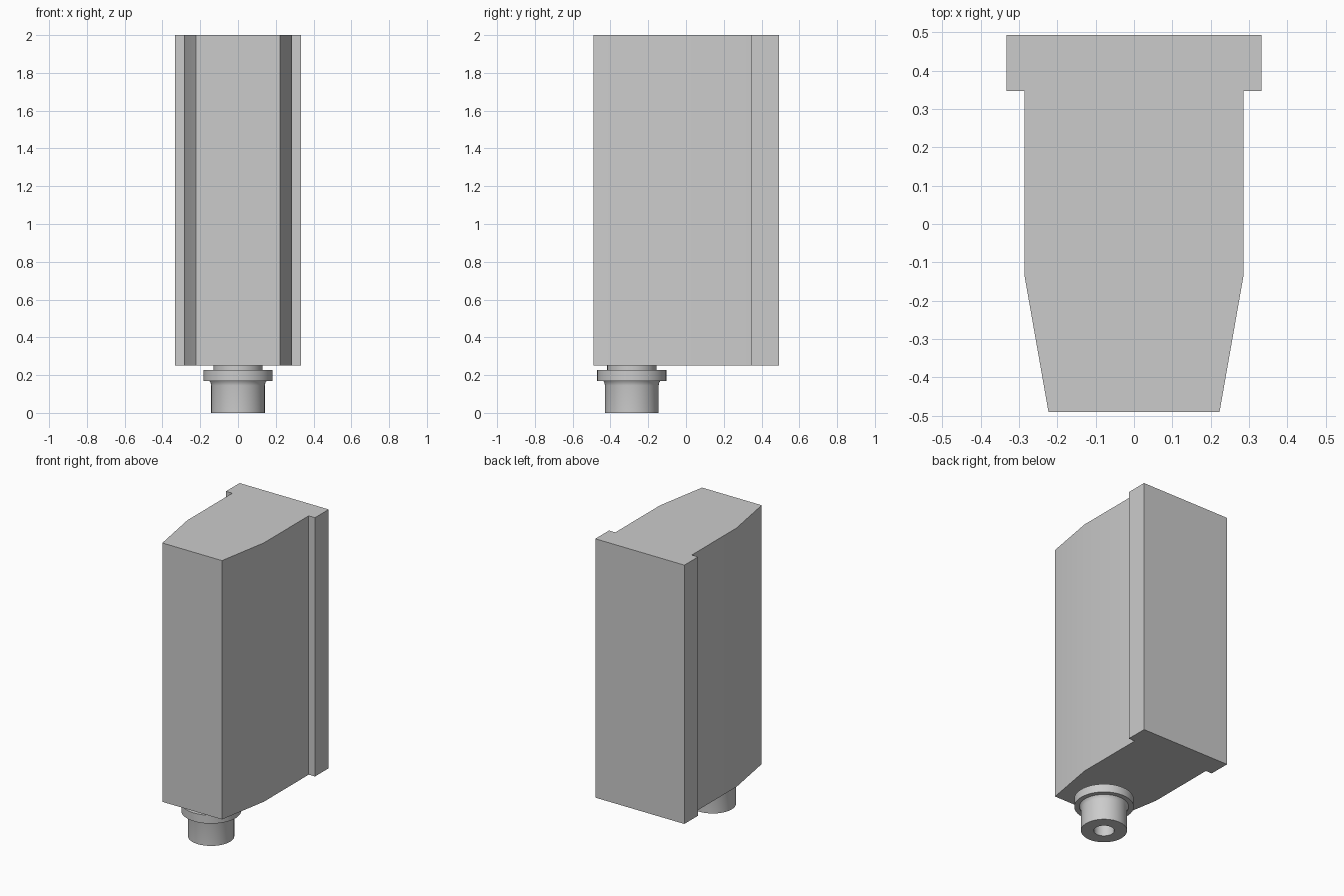
import bpy, bmesh, math
from mathutils import Vector, Matrix

cube = bpy.data.objects.get("Cube")
if cube:
    bpy.data.objects.remove(cube, do_unlink=True)

grey = bpy.data.materials.new("light grey")
grey.use_nodes = True
colour = (0.6, 0.6, 0.6, 1)
grey.diffuse_color = colour
grey.node_tree.nodes["Principled BSDF"].inputs["Base Color"].default_value = colour


def finish(name, bm, angle):
    bmesh.ops.recalc_face_normals(bm, faces=bm.faces[:])
    mesh = bpy.data.meshes.new(name)
    bm.to_mesh(mesh)
    bm.free()
    mesh.materials.append(grey)
    obj = bpy.data.objects.new(name, mesh)
    bpy.context.collection.objects.link(obj)
    bpy.ops.object.select_all(action="DESELECT")
    obj.select_set(True)
    bpy.context.view_layer.objects.active = obj
    bpy.ops.object.shade_smooth_by_angle(angle=math.radians(angle))
    return obj


# Housing: tapered plan with a wider rear flange, mirrored and extruded upwards
half = [(0.223, -0.49), (0.286, -0.132), (0.286, 0.347), (0.333, 0.347), (0.333, 0.493)]
outline = half + [(-x, y) for x, y in reversed(half)]
bm = bmesh.new()
base = bm.faces.new([bm.verts.new((x, y, 0.25)) for x, y in outline])
top = bmesh.ops.extrude_face_region(bm, geom=[base])
bmesh.ops.translate(bm, vec=Vector((0, 0, 1.75)),
                    verts=[g for g in top["geom"] if isinstance(g, bmesh.types.BMVert)])
finish("housing", bm, 30)

# Spigot: turned profile with neck, collar, fillet, outlet and open bore
profile = [(0.13, 0.25), (0.13, 0.226), (0.183, 0.226), (0.183, 0.17), (0.152, 0.17),
           (0.145, 0.16), (0.142, 0.145), (0.142, 0), (0.063, 0), (0.063, 0.25)]
bm = bmesh.new()
points = [bm.verts.new((r, 0, z)) for r, z in profile]
edges = [bm.edges.new(pair) for pair in zip(points, points[1:])]
bmesh.ops.spin(bm, geom=points + edges, cent=(0, 0, 0), axis=(0, 0, 1),
               angle=math.tau, steps=48, use_merge=True)
bmesh.ops.remove_doubles(bm, verts=bm.verts[:], dist=0.0001)
bm.transform(Matrix.Translation((0, -0.287, 0)))
finish("outlet_spigot", bm, 35)
